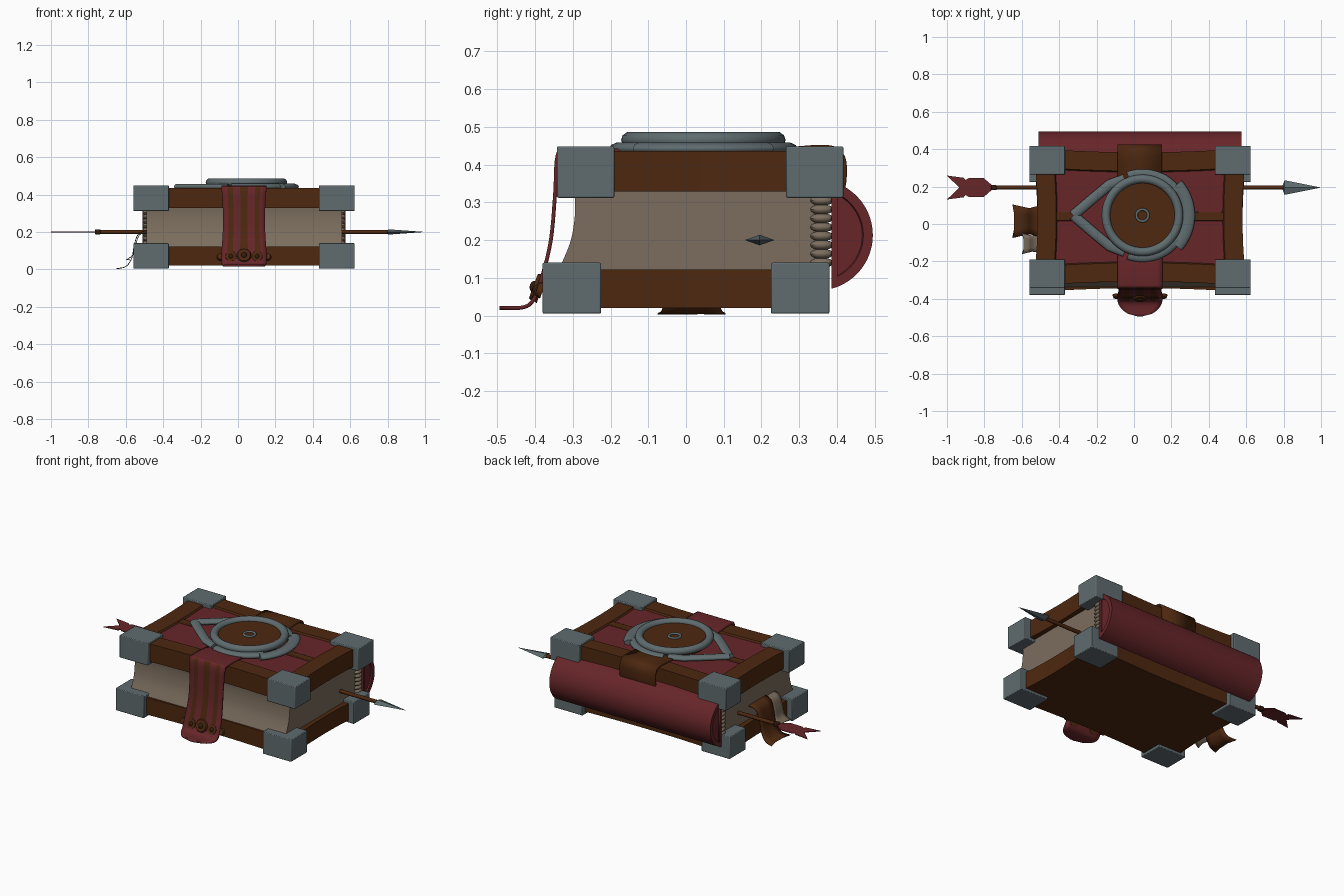
import bpy, bmesh, math
from mathutils import Vector

if "Cube" in bpy.data.objects:
    bpy.data.objects.remove(bpy.data.objects["Cube"])


def material(name, rgb):
    m = bpy.data.materials.new(name)
    m.diffuse_color = (*rgb, 1)
    m.use_nodes = True
    m.node_tree.nodes["Principled BSDF"].inputs["Base Color"].default_value = m.diffuse_color
    return m


GREY = material("grey metal", (0.115, 0.15, 0.16))
RED = material("red leather", (0.135, 0.019, 0.022))
BROWN = material("brown leather", (0.075, 0.021, 0.005))
DARK = material("dark brown", (0.035, 0.012, 0.004))
PAGE = material("paper", (0.20, 0.155, 0.112))
CX = 0.032  # centre of the book in x


def finish(bm, name, mats, bevel=0, thick=0):
    bmesh.ops.recalc_face_normals(bm, faces=bm.faces)
    me = bpy.data.meshes.new(name)
    bm.to_mesh(me)
    bm.free()
    ob = bpy.data.objects.new(name, me)
    bpy.context.collection.objects.link(ob)
    for m in mats:
        me.materials.append(m)
    bpy.ops.object.select_all(action='DESELECT')
    ob.select_set(True)
    bpy.context.view_layer.objects.active = ob
    bpy.ops.object.shade_smooth_by_angle(angle=math.radians(35))
    if thick:
        s = ob.modifiers.new("thickness", 'SOLIDIFY')
        s.thickness, s.offset = thick, 0
    if bevel:
        b = ob.modifiers.new("bevel", 'BEVEL')
        b.width, b.segments = bevel, 2
    return ob


def prism(name, pts, axis, lo, hi, mat, bevel=0):
    """Extrude a 2D outline along x or z."""
    bm = bmesh.new()
    put = (lambda p, h: (h, *p)) if axis == 'x' else (lambda p, h: (*p, h))
    a = [bm.verts.new(put(p, lo)) for p in pts]
    b = [bm.verts.new(put(p, hi)) for p in pts]
    bm.faces.new(a)
    bm.faces.new(b)
    for i in range(len(pts)):
        j = (i + 1) % len(pts)
        bm.faces.new((a[i], a[j], b[j], b[i]))
    return finish(bm, name, [mat], bevel)


def box(name, x0, x1, y0, y1, z0, z1, mat, bevel=0.004):
    return prism(name, [(x0, y0), (x1, y0), (x1, y1), (x0, y1)], 'z', z0, z1, mat, bevel)


def smooth_path(pts, n=5):
    """Catmull-Rom interpolation through the points."""
    v = [Vector(p) for p in pts]
    v = [2 * v[0] - v[1]] + v + [2 * v[-1] - v[-2]]
    out = []
    for i in range(1, len(v) - 2):
        a, b, c, d = v[i - 1:i + 3]
        for k in range(n):
            t = k / n
            out.append(0.5 * (2 * b + (c - a) * t + (2 * a - 5 * b + 4 * c - d) * t * t
                              + (3 * b - a - 3 * c + d) * t ** 3))
    return out + [v[-2]]


def sheet(name, rows, mats, rule=lambda r, c: 0, thick=0.008):
    """Thin sheet from a grid of points."""
    bm = bmesh.new()
    g = [[bm.verts.new(p) for p in r] for r in rows]
    for i in range(len(g) - 1):
        for j in range(len(g[0]) - 1):
            f = bm.faces.new((g[i][j], g[i][j + 1], g[i + 1][j + 1], g[i + 1][j]))
            f.material_index = rule(i, j)
    return finish(bm, name, mats, thick=thick)


def tube(name, pts, r, z, flat, mat, cyclic=False):
    """Rounded metal band lying on the cover."""
    cu = bpy.data.curves.new(name, 'CURVE')
    cu.dimensions, cu.bevel_depth, cu.bevel_resolution, cu.use_fill_caps = '3D', r, 3, True
    sp = cu.splines.new('POLY')
    sp.points.add(len(pts) - 1)
    for p, q in zip(sp.points, pts):
        p.co = (q[0], q[1], 0, 1)
    sp.use_cyclic_u = cyclic
    ob = bpy.data.objects.new(name, cu)
    ob.location.z, ob.scale.z = z, flat
    cu.materials.append(mat)
    bpy.context.collection.objects.link(ob)


def arc(cx, cy, r, a0, a1, n):
    return [(cx + r * math.cos(math.radians(a0 + (a1 - a0) * i / n)),
             cy + r * math.sin(math.radians(a0 + (a1 - a0) * i / n))) for i in range(n + 1)]


# covers with edges bowed inwards; the top one has a recessed red panel
def cover(name, y0, y1, z0, z1, panel):
    cy, hx, hy, n, bow = (y0 + y1) / 2, 0.57, (y1 - y0) / 2, 10, 0.022
    pts = []
    corners = [(-hx, -hy), (hx, -hy), (hx, hy), (-hx, hy)]
    for k in range(4):
        (ax, ay), (bx, by) = corners[k], corners[(k + 1) % 4]
        for i in range(n):
            t = i / n
            s = 1 - bow * 4 * t * (1 - t) / (hy if k % 2 == 0 else hx)
            x, y = ax + (bx - ax) * t, ay + (by - ay) * t
            pts.append((CX + x * (s if k % 2 else 1), cy + y * (1 if k % 2 else s)))
    ob = prism(name, pts, 'z', z0, z1, BROWN)
    if panel:
        ob.data.materials.append(RED)
        bm = bmesh.new()
        bm.from_mesh(ob.data)
        top = max(bm.faces, key=lambda f: f.calc_center_median().z)
        bmesh.ops.inset_region(bm, faces=[top], thickness=0.1, depth=0)
        bmesh.ops.inset_region(bm, faces=[top], thickness=0.006, depth=-0.01)
        top.material_index = 1
        bm.to_mesh(ob.data)
        bm.free()


cover("bottom_cover", -0.365, 0.365, 0.02, 0.122, False)
cover("top_cover", -0.33, 0.405, 0.328, 0.436, True)

# metal corner caps
for level, z0, z1, ys in (("bottom", 0.005, 0.14, ((-0.38, -0.225), (0.225, 0.38))),
                          ("top", 0.312, 0.448, ((-0.342, -0.19), (0.265, 0.417)))):
    for y0, y1 in ys:
        for x0, x1 in ((-0.56, -0.37), (0.432, 0.624)):
            box(level + "_corner_cap", x0, x1, y0, y1, z0, z1, GREY)

# page block with a curved front
front = smooth_path([(-0.298, 0.34), (-0.294, 0.30), (-0.296, 0.25), (-0.308, 0.19), (-0.342, 0.11)])
prism("pages", [tuple(p) for p in front] + [(0.36, 0.11), (0.36, 0.34)], 'x', -0.49, 0.555, PAGE)

# rounded spine with recessed ends
spine = prism("spine", arc(0.348, 0.213, 0.147, -75, 75, 24), 'x', -0.51, 0.575, RED)
bm = bmesh.new()
bm.from_mesh(spine.data)
ends = [f for f in bm.faces if abs(f.normal.x) > 0.9]
bmesh.ops.inset_individual(bm, faces=ends, thickness=0.025, depth=0)
bmesh.ops.inset_individual(bm, faces=ends, thickness=0.003, depth=-0.008)
bm.to_mesh(spine.data)
bm.free()

# stitched bands at both ends of the spine
for x in (-0.49, 0.555):
    bm = bmesh.new()
    for i in range(8):
        vs = bmesh.ops.create_uvsphere(bm, u_segments=12, v_segments=8, radius=1)['verts']
        for v in vs:
            v.co = Vector((x + v.co.x * 0.02, 0.36 + v.co.y * 0.031, 0.14 + i * 0.0235 + v.co.z * 0.0135))
    finish(bm, "headband_stitches", [PAGE])

# brown strips on the top cover
box("right_strip", 0.30, 0.50, 0.017, 0.065, 0.42, 0.432, BROWN)
box("left_strip", -0.44, -0.32, 0.017, 0.065, 0.42, 0.432, BROWN)
back = smooth_path([(0.20, 0.436), (0.28, 0.441), (0.35, 0.446), (0.395, 0.441), (0.417, 0.415),
                    (0.42, 0.37), (0.415, 0.33)])
sheet("back_strap", [[(-0.088, p.x, p.y), (0.15, p.x, p.y)] for p in back], [BROWN], thick=0.012)

# emblem: eye-shaped surround, ring, disc and central stud
EX, EY = 0.045, 0.046
for side in (1, -1):
    tube("emblem_pointed_arm", [(-0.325, EY), (-0.22, EY + side * 0.09), (-0.13, EY + side * 0.165),
                                (-0.05, EY + side * 0.195)], 0.027, 0.442, 0.6, GREY)
    tube("emblem_outer_band", arc(EX, EY, 0.222, side * 35, side * 110, 16), 0.028, 0.442, 0.6, GREY)
tube("emblem_right_band", arc(EX, EY, 0.247, -42, 42, 16), 0.034, 0.442, 0.5, GREY)
tube("emblem_ring", arc(EX, EY, 0.195, 0, 354, 59), 0.023, 0.465, 0.95, GREY, True)
prism("emblem_disc", arc(EX, EY, 0.185, 0, 354, 59), 'z', 0.43, 0.466, BROWN)
tube("emblem_stud", arc(EX, EY, 0.032, 0, 345, 23), 0.007, 0.468, 1, GREY, True)

# red closing strap with brown stripes and a rounded tongue
path = smooth_path([(-0.15, 0.430), (-0.21, 0.440), (-0.31, 0.441), (-0.340, 0.425), (-0.347, 0.32),
                    (-0.358, 0.20), (-0.382, 0.10), (-0.402, 0.045), (-0.43, 0.022), (-0.494, 0.02)])
cols = [-1, -0.74, -0.5, -0.17, 0.17, 0.5, 0.74, 1]
rows = []
for p in path:
    w = 0.12 - 0.008 * math.sin(math.pi * min(1, max(0, (p.y - 0.1) / 0.33)))
    if p.x < -0.40:
        w *= math.sqrt(max(0.01, 1 - ((-0.40 - p.x) / 0.0945) ** 2))
    rows.append([(CX + c * w, p.x, p.y) for c in cols])
sheet("closing_strap", rows, [RED, BROWN],
      lambda r, c: 1 if c in (1, 3, 5) and path[r].x < -0.33 and path[r].y > 0.09 else 0, 0.01)

# clasp discs
for dx, r in ((0, 0.042), (-0.07, 0.035), (0.07, 0.035), (-0.125, 0.022), (0.125, 0.022)):
    bm = bmesh.new()
    bmesh.ops.create_cone(bm, cap_ends=True, segments=24, radius1=r, radius2=r * 0.8, depth=0.016)
    ob = finish(bm, "clasp_disc", [BROWN])
    ob.location = (CX + dx, -0.397 + abs(dx) * 0.08, 0.075 if dx == 0 else 0.068)
    ob.rotation_euler = (math.radians(70), 0, 0)
    if r > 0.03:
        bm = bmesh.new()
        bmesh.ops.create_uvsphere(bm, u_segments=12, v_segments=8, radius=r * 0.4)
        stud = finish(bm, "clasp_stud", [DARK])
        stud.location = ob.location + Vector((0, -0.004, 0))
        stud.scale.y = 0.8

# ribbon bookmarks hanging out of the left side
for name, pts, y0, y1, mat in (
        ("brown_bookmark", [(-0.45, 0.21), (-0.525, 0.195), (-0.552, 0.14), (-0.568, 0.06),
                            (-0.60, 0.015), (-0.65, 0.004)], -0.075, 0.105, BROWN),
        ("paper_bookmark", [(-0.45, 0.20), (-0.52, 0.19), (-0.545, 0.14), (-0.56, 0.08),
                            (-0.598, 0.05)], -0.16, -0.05, PAGE)):
    p2 = smooth_path(pts)
    n = len(p2) - 1
    grid = []
    for i, p in enumerate(p2):
        m, h = (y0 + y1) / 2, (y1 - y0) / 2 * (1 - 0.22 * math.sin(math.pi * i / n))
        notch = 0.018 if i == n else 0
        grid.append([(p.x + notch * (1 - abs(k)), m + k * h, p.y) for k in (-1, -0.5, 0, 0.5, 1)])
    sheet(name, grid, [mat], thick=0.004)

# arrow through the pages
AY, AZ = 0.195, 0.2
bm = bmesh.new()
bmesh.ops.create_cone(bm, cap_ends=True, segments=12, radius1=0.011, radius2=0.011, depth=1.58)
shaft = finish(bm, "arrow_shaft", [BROWN])
shaft.location, shaft.rotation_euler = (0.03, AY, AZ), (0, math.pi / 2, 0)
box("arrow_nock", -0.765, -0.735, AY - 0.013, AY + 0.013, AZ - 0.013, AZ + 0.013, DARK)
bm = bmesh.new()
tip, base = bm.verts.new((1.0, AY, AZ)), bm.verts.new((0.79, AY, AZ))
ring = [bm.verts.new((0.805, AY + y, AZ + z)) for y, z in ((0.039, 0), (0, 0.014), (-0.039, 0), (0, -0.014))]
for i in range(4):
    bm.faces.new((tip, ring[i], ring[(i + 1) % 4]))
    bm.faces.new((base, ring[(i + 1) % 4], ring[i]))
finish(bm, "arrow_head", [GREY])
half = [(-0.75, 0.004), (-0.805, 0.052), (-0.885, 0.05), (-0.90, 0.04), (-0.91, 0.052), (-1.0, 0.064)]
fletch = [(x, AY + y) for x, y in half] + [(-0.935, AY)] + [(x, AY - y) for x, y in reversed(half)]
prism("arrow_fletching", fletch, 'z', AZ - 0.002, AZ + 0.002, RED)
